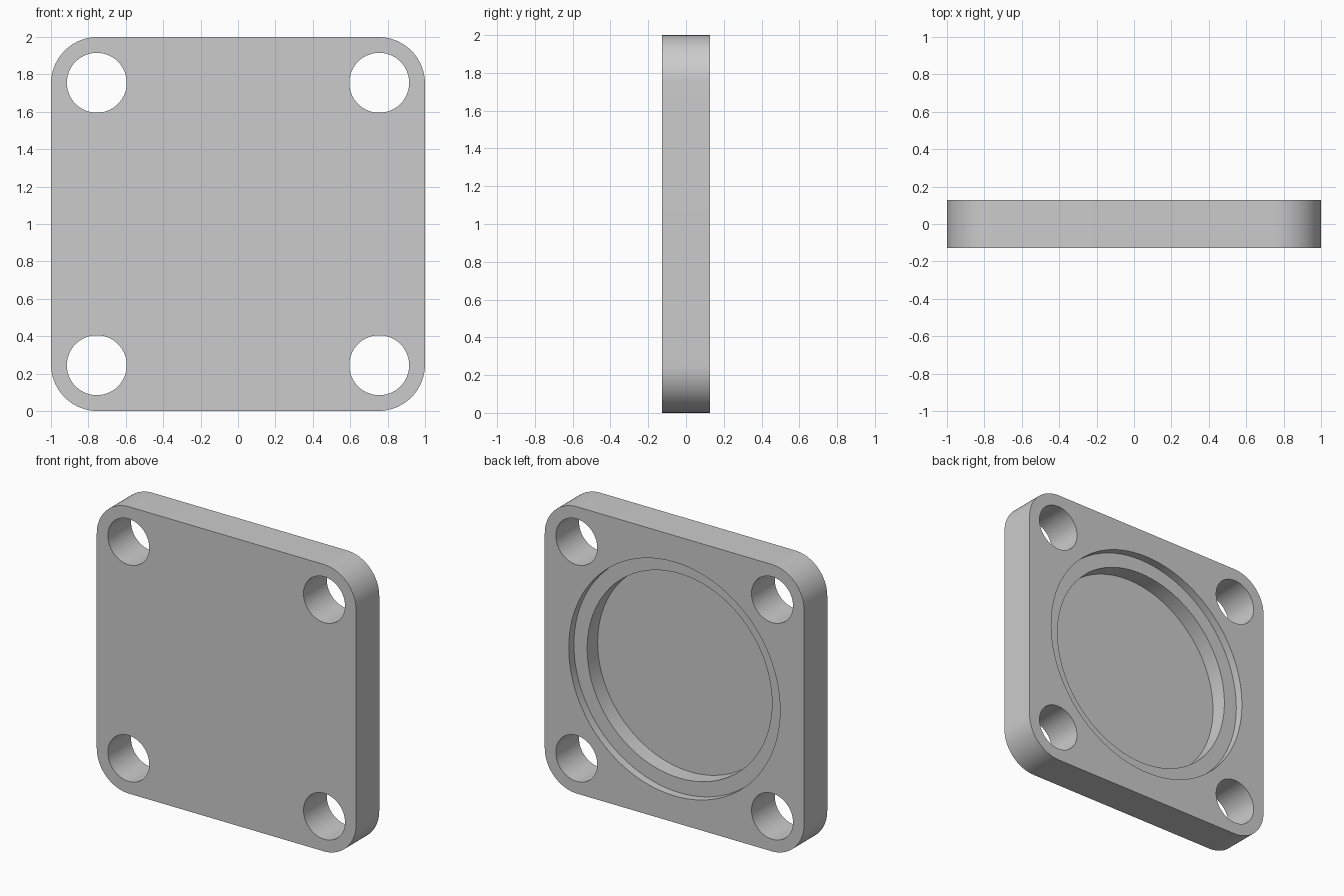
import bpy, bmesh, math
from mathutils import Matrix, Vector

if "Cube" in bpy.data.objects:
    bpy.data.objects.remove(bpy.data.objects["Cube"], do_unlink=True)

HALF_DEPTH = 0.128
CORNER_RADIUS = 0.25
HOLE_OFFSET = 0.755
HOLE_RADIUS = 0.16

grey = bpy.data.materials.new("plain grey")
grey.use_nodes = True
grey.diffuse_color = (0.6, 0.6, 0.6, 1)
grey.node_tree.nodes["Principled BSDF"].inputs["Base Color"].default_value = (0.6, 0.6, 0.6, 1)


def make_object(name, bm):
    bmesh.ops.recalc_face_normals(bm, faces=bm.faces)
    mesh = bpy.data.meshes.new(name)
    bm.to_mesh(mesh)
    bm.free()
    mesh.materials.append(grey)
    obj = bpy.data.objects.new(name, mesh)
    bpy.context.collection.objects.link(obj)
    return obj


def cutter(name, radius, x, z, y_min, y_max):
    """Cylinder along y, used to cut a round opening."""
    bm = bmesh.new()
    place = Matrix.Translation((x, (y_min + y_max) / 2, z)) @ Matrix.Rotation(math.pi / 2, 4, 'X')
    bmesh.ops.create_cone(bm, cap_ends=True, segments=96, radius1=radius,
                          radius2=radius, depth=y_max - y_min, matrix=place)
    return make_object(name, bm)


# Square plate with rounded corners
bm = bmesh.new()
bmesh.ops.create_cube(bm, size=2, matrix=Matrix.Translation((0, 0, 1)) @ Matrix.Diagonal((1, HALF_DEPTH, 1, 1)))
corners = [e for e in bm.edges
           if abs((e.verts[0].co - e.verts[1].co).normalized().dot(Vector((0, 1, 0)))) > 0.9]
bmesh.ops.bevel(bm, geom=corners, offset=CORNER_RADIUS, segments=20, profile=0.5, affect='EDGES')
plate = make_object("cover_plate", bm)

# Four bolt holes through the corners
cutters = [cutter("bolt_hole_cutter", HOLE_RADIUS, sx * HOLE_OFFSET, 1 + sz * HOLE_OFFSET, -0.5, 0.5)
           for sx in (-1, 1) for sz in (-1, 1)]

# Stepped round recess in the back
for name, radius, depth in (("shallow_step_cutter", 0.815, 0.057), ("deep_recess_cutter", 0.713, 0.173)):
    cutters.append(cutter(name, radius, 0, 1, HALF_DEPTH - depth, 0.5))

# Cut the openings, then discard the cutters
bpy.ops.object.select_all(action='DESELECT')
plate.select_set(True)
bpy.context.view_layer.objects.active = plate
for tool in cutters:
    cut = plate.modifiers.new("cut", 'BOOLEAN')
    cut.operation = 'DIFFERENCE'
    cut.solver = 'EXACT'
    cut.object = tool
    bpy.ops.object.modifier_apply(modifier=cut.name)
    bpy.data.objects.remove(tool, do_unlink=True)

bpy.ops.object.shade_smooth_by_angle(angle=math.radians(30))
